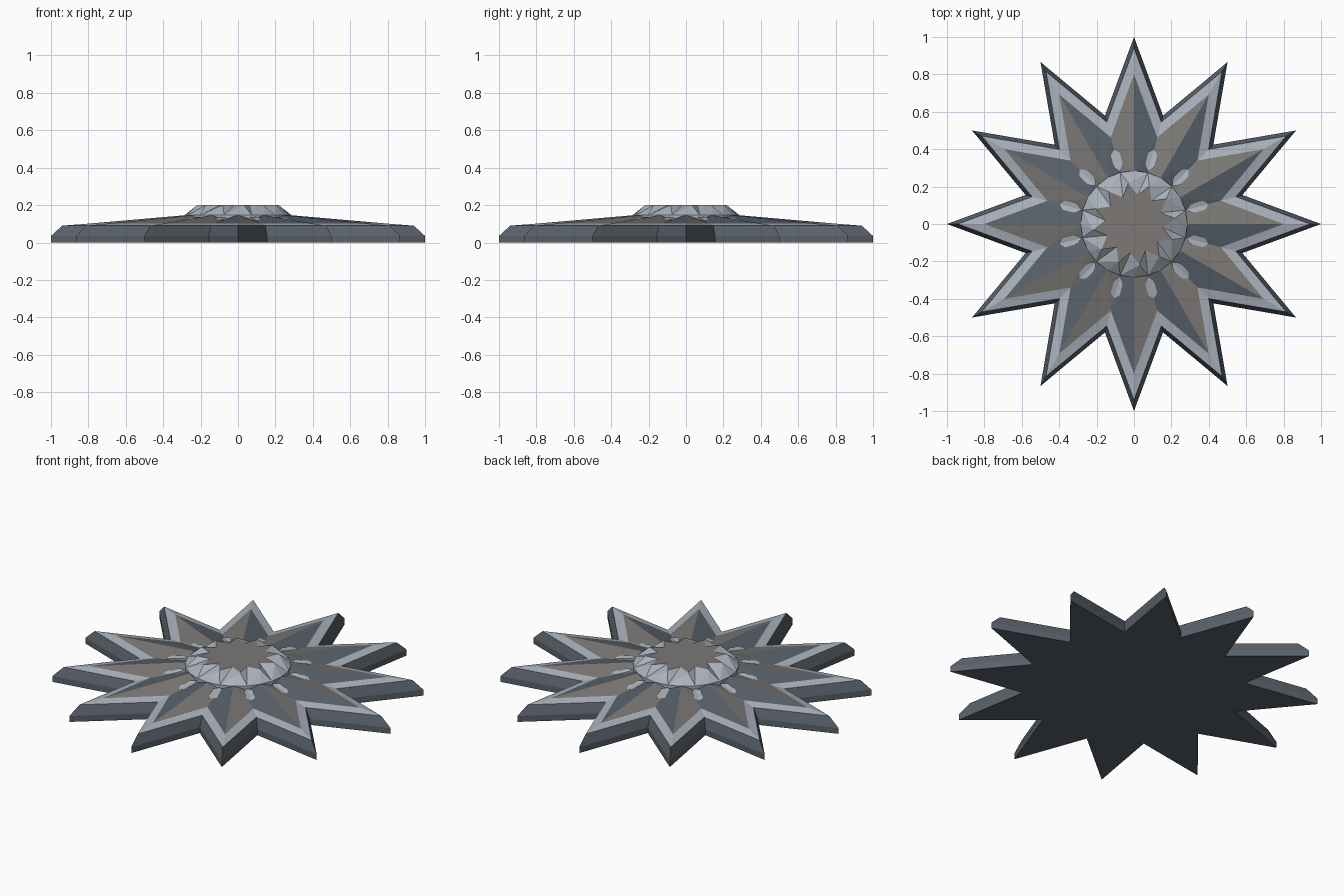
import bpy, bmesh
from math import sin, cos, radians

cube = bpy.data.objects.get("Cube")
if cube:
    bpy.data.objects.remove(cube)

POINTS = 12
STEP = 360 / POINTS


def material(name, rgb):
    m = bpy.data.materials.new(name)
    m.use_nodes = True
    m.diffuse_color = (*rgb, 1)
    m.node_tree.nodes["Principled BSDF"].inputs["Base Color"].default_value = (*rgb, 1)
    return m


slate = material("dark slate", (0.10, 0.12, 0.145))
silver = material("pale silver", (0.40, 0.44, 0.50))
stone = material("warm stone", (0.20, 0.19, 0.18))


def polar(r, deg, z):
    return (r * cos(radians(deg)), r * sin(radians(deg)), z)


def star(tip, valley, z_tip, z_valley, turn=0):
    """Ring of alternating tip and valley points."""
    return [polar((tip, valley)[i % 2], i * STEP / 2 + turn, (z_tip, z_valley)[i % 2])
            for i in range(2 * POINTS)]


def build(name, mats, rings, bands, bottom=None, top=None):
    """Bridge rings of points; bands and caps give a material slot."""
    bm = bmesh.new()
    loops = [[bm.verts.new(p) for p in ring] for ring in rings]
    n = len(loops[0])
    for low, high, pick in zip(loops, loops[1:], bands):
        for i in range(n):
            j = (i + 1) % n
            # split each quad along the ridge side so that it folds cleanly
            if i % 2:
                tris = ((low[i], low[j], high[j]), (low[i], high[j], high[i]))
            else:
                tris = ((low[i], low[j], high[i]), (low[j], high[j], high[i]))
            for t in tris:
                bm.faces.new(t).material_index = pick(i)
    if bottom is not None:
        bm.faces.new(loops[0][::-1]).material_index = bottom
    if top is not None:
        bm.faces.new(loops[-1]).material_index = top
    return finish(name, mats, bm)


def finish(name, mats, bm):
    mesh = bpy.data.meshes.new(name)
    bm.to_mesh(mesh)
    bm.free()
    for m in mats:
        mesh.materials.append(m)
    obj = bpy.data.objects.new(name, mesh)
    bpy.context.collection.objects.link(obj)
    return obj


# Base plate: slate sides and bevel, silver border
border = star(0.8, 0.48, 0.101, 0.103)
build("star_base", [slate, silver],
      [star(1, 0.6, 0, 0), star(1, 0.6, 0.035, 0.035),
       star(0.94, 0.564, 0.09, 0.09), border],
      [lambda i: 0, lambda i: 0, lambda i: 1], bottom=0)

# Folded rays: one half slate, the other half stone
build("folded_rays", [slate, stone],
      [border, star(0.27, 0.27, 0.147, 0.125)],
      [lambda i: 1 - i % 2])

# Small silver inlays in the valleys between the rays
bm = bmesh.new()
for k in range(POINTS):
    a = (k + 0.5) * STEP
    spine = [bm.verts.new(polar(r, a, z))
             for r, z in ((0.29, 0.134), (0.41, 0.116))]
    for s in (-1, 1):
        side = [bm.verts.new(polar(r, a + s * w, z))
                for r, w, z in ((0.32, 4.5, 0.137), (0.39, 3.6, 0.123))]
        face = [spine[0], *side, spine[1]]
        bm.faces.new(face if s < 0 else face[::-1])
finish("valley_inlays", [silver], bm)

# Central hub: silver collar rising to a star-shaped stone cap
build("hub", [silver, stone],
      [star(0.285, 0.285, 0.12, 0.12), star(0.285, 0.285, 0.147, 0.147),
       star(0.22, 0.155, 0.2, 0.2, turn=8)],
      [lambda i: 0, lambda i: 0], top=1)
